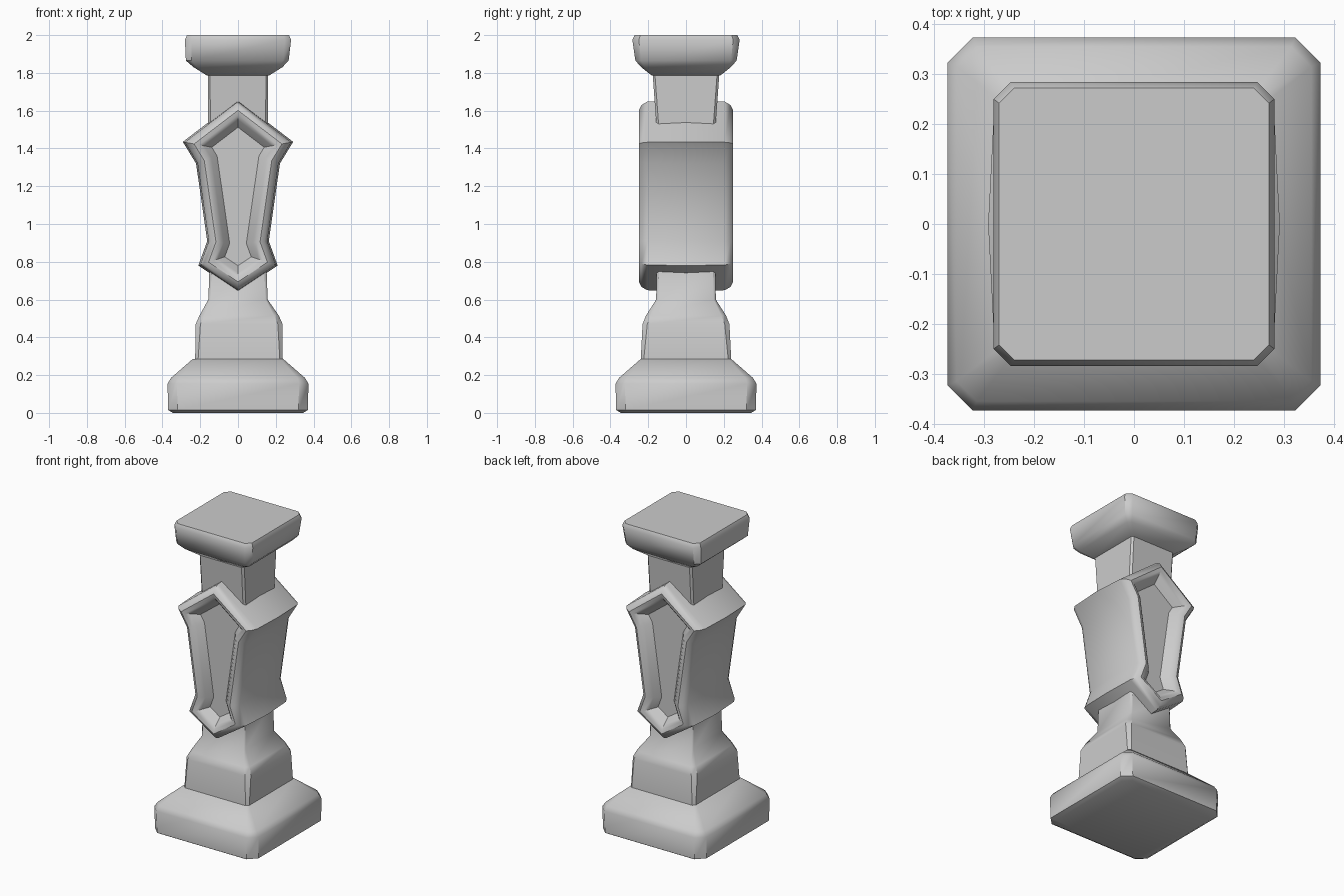
import bpy, bmesh
from mathutils import Vector

if "Cube" in bpy.data.objects:
    bpy.data.objects.remove(bpy.data.objects["Cube"])


def loft(name, rings, angle=40):
    """Skin a stack of equal-length rings and cap both ends."""
    bm = bmesh.new()
    loops = [[bm.verts.new(p) for p in ring] for ring in rings]
    n = len(loops[0])
    for a, b in zip(loops, loops[1:]):
        for i in range(n):
            j = (i + 1) % n
            bm.faces.new((a[i], a[j], b[j], b[i]))
    bm.faces.new(loops[0][::-1])
    bm.faces.new(loops[-1])
    bmesh.ops.recalc_face_normals(bm, faces=bm.faces)
    mesh = bpy.data.meshes.new(name)
    bm.to_mesh(mesh)
    bm.free()
    obj = bpy.data.objects.new(name, mesh)
    bpy.context.collection.objects.link(obj)
    bpy.ops.object.select_all(action='DESELECT')
    obj.select_set(True)
    bpy.context.view_layer.objects.active = obj
    bpy.ops.object.shade_smooth_by_angle(angle=angle * 3.14159 / 180)
    return obj


def square(z, hx, hy, cut, dx=0.0):
    """Square ring with cut corners."""
    return [(x + dx, y, z) for x, y in (
        (hx, -hy + cut), (hx, hy - cut), (hx - cut, hy), (-hx + cut, hy),
        (-hx, hy - cut), (-hx, -hy + cut), (-hx + cut, -hy), (hx - cut, -hy))]


def inset(pts, d):
    """Mitred inward offset of a counter-clockwise outline."""
    out = []
    for i, p in enumerate(pts):
        a = (p - pts[i - 1]).normalized()
        b = (pts[(i + 1) % len(pts)] - p).normalized()
        na, nb = Vector((-a.y, a.x)), Vector((-b.y, b.x))
        out.append(p + (na + nb) * (d / (1 + na.dot(nb))))
    return out


# base plinth
loft("base_plinth", [square(*r) for r in (
    (0.0, 0.345, 0.345, 0.045), (0.015, 0.37, 0.37, 0.05),
    (0.155, 0.373, 0.373, 0.05), (0.185, 0.355, 0.355, 0.04),
    (0.285, 0.24, 0.24, 0.015))])

# pedestal block narrowing into the lower shaft
loft("pedestal", [square(*r) for r in (
    (0.27, 0.232, 0.24, 0.015, 0.005), (0.47, 0.23, 0.23, 0.025, 0.006),
    (0.515, 0.21, 0.212, 0.025, 0.006), (0.60, 0.157, 0.158, 0.012),
    (0.80, 0.15, 0.155, 0.012))])

# upper shaft, flaring slightly to the cap
loft("upper_shaft", [square(*r) for r in (
    (1.35, 0.157, 0.145, 0.012), (1.54, 0.158, 0.158, 0.012),
    (1.80, 0.16, 0.177, 0.012))])

# cap
loft("cap", [square(*r) for r in (
    (1.785, 0.163, 0.18, 0.012), (1.83, 0.235, 0.237, 0.02),
    (1.865, 0.272, 0.268, 0.03, -0.004), (1.975, 0.281, 0.284, 0.034),
    (2.0, 0.27, 0.272, 0.03))])

# elongated shield running front to back, with raised frames and sunk panels
half = [(0.21, 0.78), (0.163, 0.91), (0.222, 1.32), (0.292, 1.435)]
outline = [Vector(p) for p in
           [(0, 0.64)] + half + [(0, 1.658)] + [(-x, z) for x, z in half[::-1]]]
side = [(0.205, 0.008), (0.235, 0.022), (0.25, 0.045),
        (0.245, 0.065), (0.225, 0.085), (0.185, 0.116)]
steps = [(-y, d) for y, d in side[::-1]] + [(0, 0)] + side
loft("shield", [[(p.x, y, p.y) for p in inset(outline, d)] for y, d in steps])
